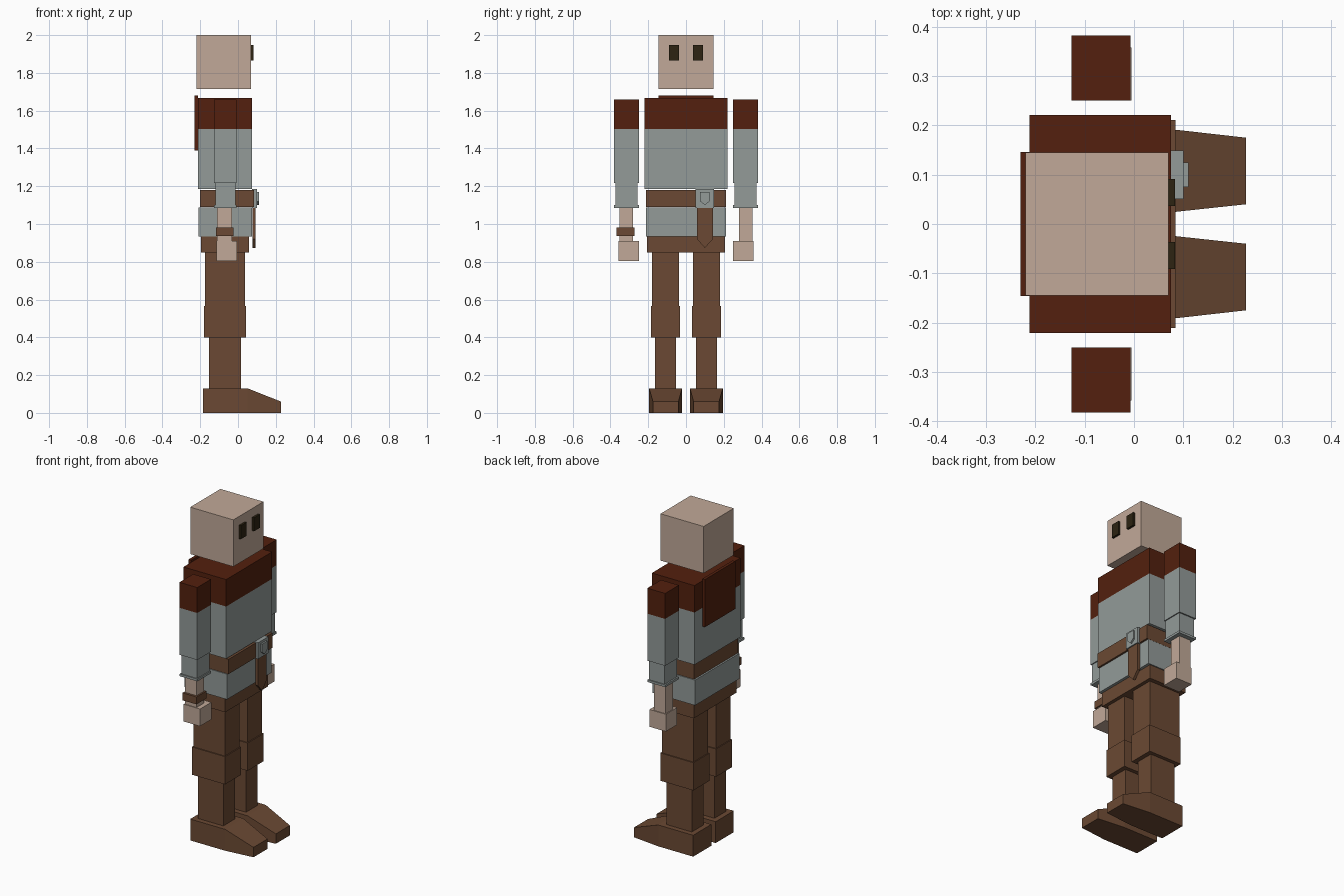
import bpy, bmesh

if "Cube" in bpy.data.objects:
    bpy.data.objects.remove(bpy.data.objects["Cube"])


def material(name, rgb):
    lin = [(c / 255 / 12.92 if c < 11 else ((c / 255 + 0.055) / 1.055) ** 2.4) for c in rgb]
    m = bpy.data.materials.new(name)
    m.diffuse_color = (*lin, 1)
    m.use_nodes = True
    m.node_tree.nodes["Principled BSDF"].inputs["Base Color"].default_value = m.diffuse_color
    return m


SKIN = material("skin", (193, 169, 152))
GREY = material("grey cloth", (147, 155, 153))
BROWN = material("brown leather", (107, 73, 51))
RED = material("dark red cloth", (83, 32, 14))
DARK = material("dark eye", (45, 36, 18))


def finish(name, bm, mats):
    bmesh.ops.recalc_face_normals(bm, faces=bm.faces)
    me = bpy.data.meshes.new(name)
    bm.to_mesh(me)
    bm.free()
    for m in mats:
        me.materials.append(m)
    ob = bpy.data.objects.new(name, me)
    bpy.context.collection.objects.link(ob)
    return ob


def box(name, x, y, z, mat, top=None, split=0):
    """Box from ranges; faces above height 'split' take the 'top' material."""
    bm = bmesh.new()
    bmesh.ops.create_cube(bm, size=1)
    for v in bm.verts:
        v.co = [r[0] + (c + 0.5) * (r[1] - r[0]) for c, r in zip(v.co, (x, y, z))]
    if top:
        bmesh.ops.bisect_plane(bm, geom=bm.verts[:] + bm.edges[:] + bm.faces[:],
                               plane_co=(0, 0, split), plane_no=(0, 0, 1))
        for f in bm.faces:
            f.material_index = int(f.calc_center_median().z > split)
    return finish(name, bm, [mat, top] if top else [mat])


def plate(name, outline, x0, x1, mat):
    """Outline in (y, z) extruded along x."""
    bm = bmesh.new()
    face = bm.faces.new([bm.verts.new((x0, y, z)) for y, z in outline])
    ext = bmesh.ops.extrude_face_region(bm, geom=[face])
    for v in ext["geom"]:
        if isinstance(v, bmesh.types.BMVert):
            v.co.x = x1
    return finish(name, bm, [mat])


def mirrored(side, a, b):
    return tuple(sorted((side * a, side * b)))


# Head and eyes
box("head", (-0.22, 0.07), (-0.145, 0.145), (1.715, 2.0), SKIN)
for s, n in ((1, "left"), (-1, "right")):
    box(n + "_eye", (0.06, 0.083), mirrored(s, 0.036, 0.091), (1.865, 1.947), DARK)

# Torso, belt and hips
box("chest", (-0.212, 0.075), (-0.221, 0.221), (1.185, 1.667), GREY, RED, 1.503)
box("back_cape", (-0.23, -0.212), (-0.146, 0.146), (1.39, 1.68), RED)
box("belt", (-0.202, 0.084), (-0.211, 0.211), (1.09, 1.18), BROWN)
box("shirt_hem", (-0.21, 0.075), (-0.213, 0.213), (0.934, 1.088), GREY)
box("hips", (-0.197, 0.058), (-0.206, 0.206), (0.849, 0.934), BROWN)

# Buckle, emblem and hanging strap
box("buckle", (0.075, 0.1), (0.051, 0.149), (1.086, 1.185), GREY)
plate("buckle_emblem", [(0.075, 1.17), (0.125, 1.17), (0.125, 1.12), (0.1, 1.1),
                        (0.075, 1.12)], 0.1, 0.11, GREY)
plate("belt_strap", [(0.058, 1.09), (0.142, 1.09), (0.142, 0.92), (0.1, 0.873),
                     (0.058, 0.92)], 0.077, 0.093, BROWN)

for s, n in ((1, "left_"), (-1, "right_")):
    # Arm
    box(n + "sleeve", (-0.127, -0.007), mirrored(s, 0.25, 0.382), (1.217, 1.658),
        GREY, RED, 1.503)
    box(n + "forearm_sleeve", (-0.118, -0.013), mirrored(s, 0.256, 0.374), (1.1, 1.217), GREY)
    box(n + "cuff", (-0.127, -0.007), mirrored(s, 0.25, 0.38), (1.086, 1.1), GREY)
    box(n + "wrist", (-0.11, -0.032), mirrored(s, 0.28, 0.353), (0.91, 1.086), SKIN)
    box(n + "hand", (-0.115, -0.005), mirrored(s, 0.25, 0.358), (0.805, 0.91), SKIN)
    # Leg
    box(n + "thigh", (-0.175, 0.037), mirrored(s, 0.037, 0.18), (0.567, 0.849), BROWN)
    box(n + "knee", (-0.18, 0.043), mirrored(s, 0.031, 0.186), (0.398, 0.567), BROWN)
    box(n + "shin", (-0.154, 0.016), mirrored(s, 0.054, 0.164), (0.13, 0.398), BROWN)
    # Boot: square heel block, tapered and sloped toe
    bm = bmesh.new()
    rings = []
    for x, h, y0, y1 in ((-0.185, 0.13, 0.021, 0.195), (0.05, 0.13, 0.021, 0.195),
                         (0.227, 0.06, 0.04, 0.175)):
        rings.append([bm.verts.new((x, s * y, z))
                      for y, z in ((y0, 0), (y1, 0), (y1, h), (y0, h))])
    for a, b in zip(rings, rings[1:]):
        for i in range(4):
            j = (i + 1) % 4
            bm.faces.new((a[i], a[j], b[j], b[i]))
    bm.faces.new(rings[0])
    bm.faces.new(rings[-1])
    finish(n + "boot", bm, [BROWN])

# Bracelet on one wrist only
box("bracelet", (-0.117, -0.023), (-0.367, -0.272), (0.937, 0.982), BROWN)
